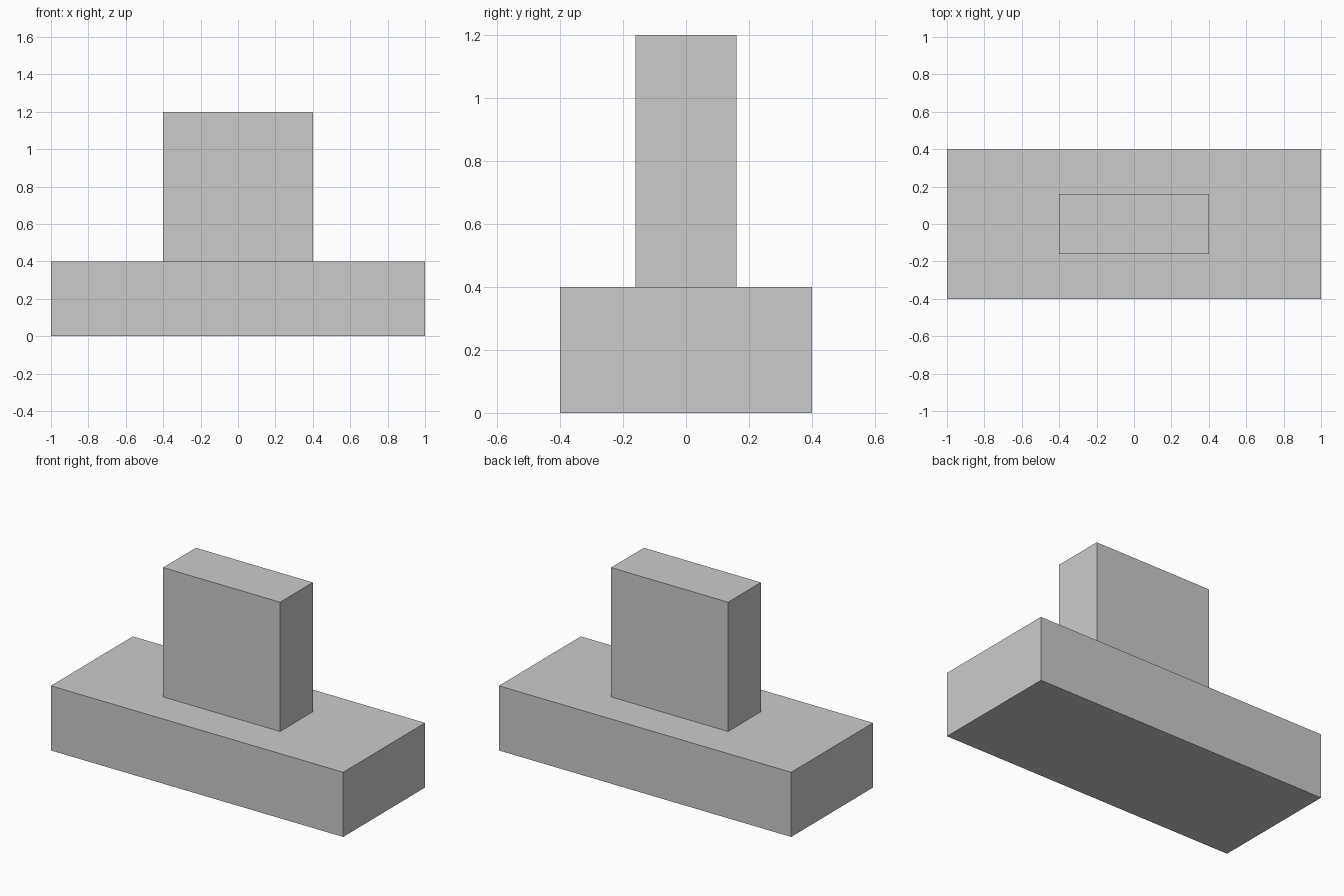
import bpy

if "Cube" in bpy.data.objects:
    bpy.data.objects.remove(bpy.data.objects["Cube"])


def box(name, size, base_z):
    """Add a box centred on x and y, standing on base_z."""
    sx, sy, sz = size
    bpy.ops.mesh.primitive_cube_add(size=1, location=(0, 0, base_z + sz / 2))
    obj = bpy.context.object
    obj.name = name
    obj.scale = size
    bpy.ops.object.transform_apply(location=False, rotation=False, scale=True)
    return obj


# Wide base block
box("base", (2.0, 0.8, 0.4), 0.0)

# Upright slab standing on the base
box("upright", (0.8, 0.32, 0.8), 0.4)
